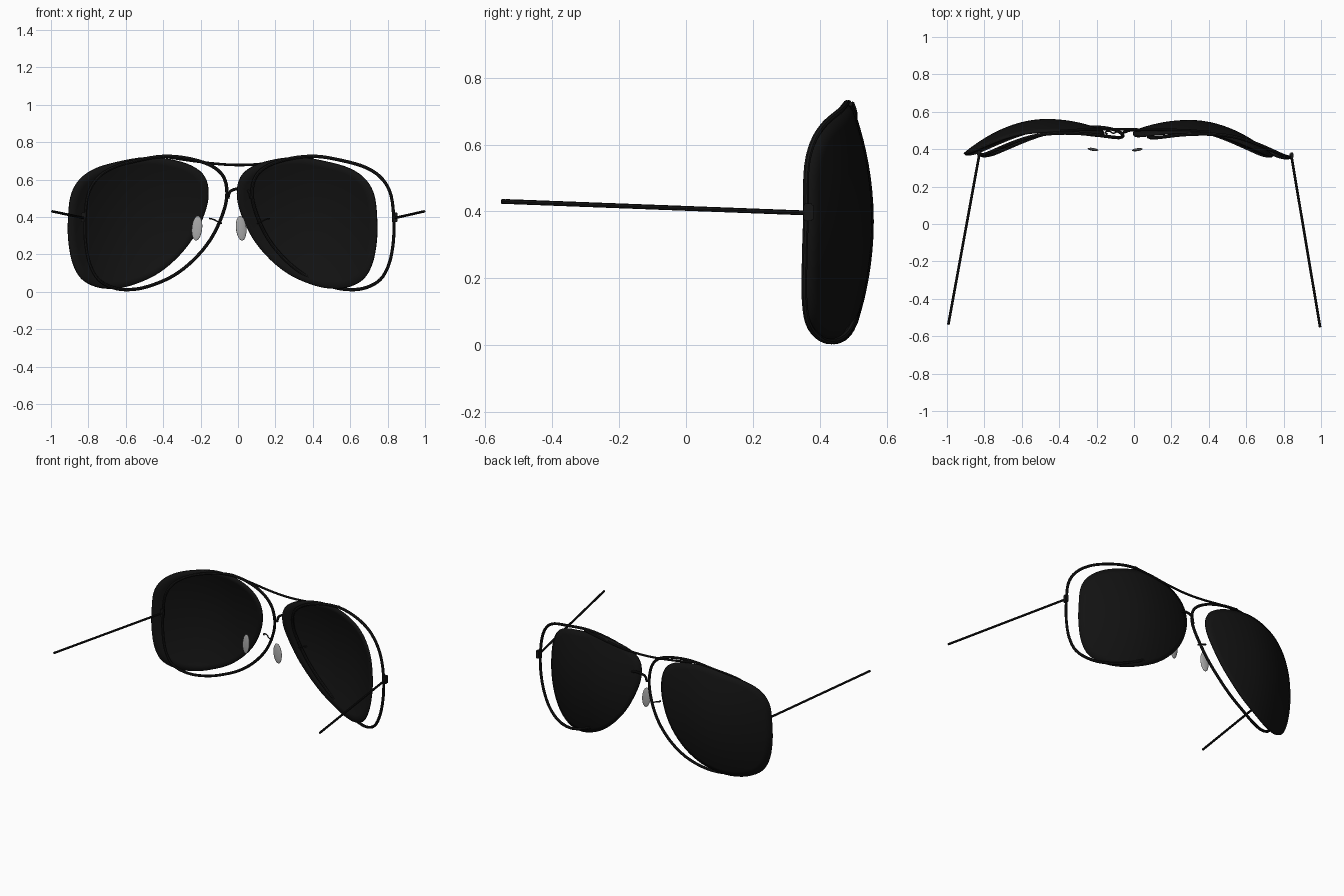
import bpy, bmesh
from mathutils import Vector

if "Cube" in bpy.data.objects:
    bpy.data.objects.remove(bpy.data.objects["Cube"])

YAW = -0.007          # the whole model sits very slightly turned
FRAME_X, LENS_X, PAD_X = 0.005, -0.085, -0.104   # mirror axes of the part groups


def material(name, v):
    m = bpy.data.materials.new(name)
    m.diffuse_color = (v, v, v, 1)
    m.use_nodes = True
    m.node_tree.nodes["Principled BSDF"].inputs["Base Color"].default_value = m.diffuse_color
    return m


BLACK = material("black_metal", 0.008)
TINT = material("dark_lens", 0.006)
GREY = material("pad_grey", 0.4)

# One teardrop outline (x, z), measured from the mirror axis
CENTRE = Vector((-0.45, 0.37))
OUTLINE = [(-.415, .72), (-.555, .697), (-.68, .66), (-.765, .60), (-.812, .51),
           (-.826, .37), (-.822, .257), (-.80, .15), (-.755, .07), (-.68, .027),
           (-.595, .016), (-.495, .032), (-.365, .086), (-.255, .17), (-.161, .283),
           (-.097, .417), (-.075, .524), (-.095, .615), (-.165, .674), (-.285, .71)]


def smooth_loop(pts, steps=4):
    """Closed Catmull-Rom curve through the points."""
    p, n, out = [Vector(q) for q in pts], len(pts), []
    for i in range(n):
        a, b, c, d = (p[(i + k) % n] for k in (-1, 0, 1, 2))
        for s in range(steps):
            t = s / steps
            out.append(0.5 * (2 * b + (c - a) * t + (2 * a - 5 * b + 4 * c - d) * t * t
                              + (3 * b - a - 3 * c + d) * t ** 3))
    return out


def dome(x, z):
    """Depth of the curved lens surface."""
    dx = x + 0.38
    return 0.553 - (0.93 if dx < 0 else 0.65) * dx * dx - 0.52 * (z - 0.37) ** 2


def place(ob, axis, mat, mirror=True):
    ob.location.x = axis
    ob.rotation_euler.z = YAW
    ob.data.materials.clear()
    ob.data.materials.append(mat)
    if mirror:
        ob.modifiers.new("mirror", 'MIRROR').use_mirror_merge = False
    bpy.ops.object.select_all(action='DESELECT')
    ob.select_set(True)
    bpy.context.view_layer.objects.active = ob
    bpy.ops.object.shade_smooth_by_angle()


def wire(name, pts, r, cyclic=False, mirror=True, smooth=False):
    cu = bpy.data.curves.new(name, 'CURVE')
    cu.dimensions = '3D'
    cu.bevel_depth, cu.bevel_resolution, cu.use_fill_caps = r, 2, True
    if smooth:
        s = cu.splines.new('BEZIER')
        s.bezier_points.add(len(pts) - 1)
        for bp, p in zip(s.bezier_points, pts):
            bp.co = p
            bp.handle_left_type = bp.handle_right_type = 'AUTO'
    else:
        s = cu.splines.new('POLY')
        s.points.add(len(pts) - 1)
        for sp, p in zip(s.points, pts):
            sp.co = (*p, 1)
    s.use_cyclic_u = cyclic
    ob = bpy.data.objects.new(name, cu)
    bpy.context.collection.objects.link(ob)
    bpy.ops.object.select_all(action='DESELECT')
    ob.select_set(True)
    bpy.context.view_layer.objects.active = ob
    bpy.ops.object.convert(target='MESH')
    place(bpy.context.object, FRAME_X, BLACK, mirror)


def mesh_object(name, bm):
    bmesh.ops.recalc_face_normals(bm, faces=bm.faces)
    me = bpy.data.meshes.new(name)
    bm.to_mesh(me)
    bm.free()
    ob = bpy.data.objects.new(name, me)
    bpy.context.collection.objects.link(ob)
    return ob


# Lenses: concentric rings of the outline on the dome
loop = smooth_loop(OUTLINE)
bm = bmesh.new()
rings = []
for k in range(1, 11):
    ring = []
    for p in loop:
        q = CENTRE + (p - CENTRE) * 0.995 * k / 10
        ring.append(bm.verts.new((q.x, dome(*q), q.y)))
    rings.append(ring)
mid = bm.verts.new((CENTRE.x, dome(*CENTRE), CENTRE.y))
n = len(loop)
for i in range(n):
    j = (i + 1) % n
    bm.faces.new((mid, rings[0][i], rings[0][j]))
    for a, b in zip(rings, rings[1:]):
        bm.faces.new((a[i], b[i], b[j], a[j]))
lens = mesh_object("lenses", bm)
sol = lens.modifiers.new("thickness", 'SOLIDIFY')
sol.thickness, sol.offset = 0.012, 0
place(lens, LENS_X, TINT)

# Wire rims
rim = []
for p in loop:
    d = p - CENTRE
    q = Vector((-0.446 + d.x * 1.01, 0.37 + d.y * 1.012))
    rim.append((q.x, dome(*q) - 0.004, q.y))
wire("rims", rim, 0.009, cyclic=True)

# Brow bar and bridge
wire("brow_bar", [(-.40, .495, .722), (-.25, .503, .70), (-.12, .505, .684), (0, .505, .678),
                  (.12, .505, .684), (.25, .503, .70), (.40, .495, .722)],
     0.007, mirror=False, smooth=True)
wire("bridge", [(-.062, .49, .50), (-.05, .495, .535), (-.025, .502, .548), (.025, .502, .548),
                (.05, .495, .535), (.062, .49, .50)], 0.008, mirror=False, smooth=True)

# Nose pad arms: small hooked wires
wire("pad_arms", [(-.095, .495, .365), (-.12, .485, .377), (-.14, .495, .387),
                  (-.16, .49, .392), (-.15, .478, .39)], 0.004, smooth=True)

# Temples and hinges
wire("temples", [(-.833, .375, .395), (-.994, -.545, .43)], 0.007)
bm = bmesh.new()
bmesh.ops.create_cube(bm, size=1)
bmesh.ops.scale(bm, vec=(.022, .03, .052), verts=bm.verts)
bmesh.ops.bevel(bm, geom=bm.edges[:], offset=.004, segments=2, affect='EDGES')
bmesh.ops.translate(bm, vec=(-.835, .372, .398), verts=bm.verts)
place(mesh_object("hinges", bm), FRAME_X, BLACK)

# Nose pads: flattened ellipsoids, narrower at the outer top
bm = bmesh.new()
bmesh.ops.create_uvsphere(bm, u_segments=24, v_segments=14, radius=1)
for v in bm.verts:
    x, y, z = v.co
    v.co = (-.118 + x * .028 + z * .005, .398 + y * .008 - x * .004, .34 + z * .066)
place(mesh_object("nose_pads", bm), PAD_X, GREY)
